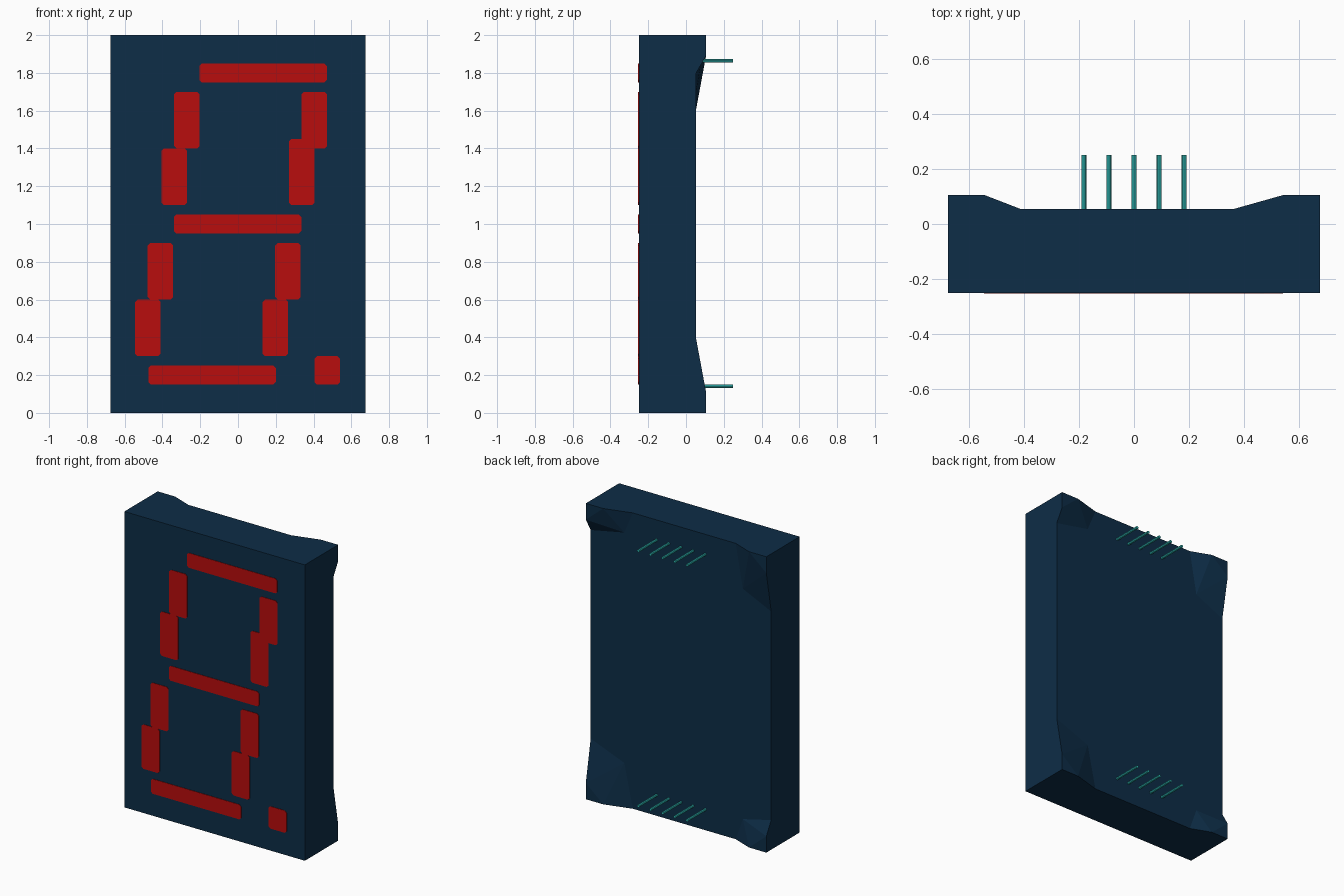
import bpy
import bmesh
from math import radians
from mathutils import Matrix, Vector

cube = bpy.data.objects.get("Cube")
if cube:
    bpy.data.objects.remove(cube, do_unlink=True)


def material(name, color):
    m = bpy.data.materials.new(name)
    m.use_nodes = True
    m.diffuse_color = color
    m.node_tree.nodes["Principled BSDF"].inputs["Base Color"].default_value = color
    return m


NAVY = material("navy plastic", (0.004, 0.026, 0.063, 1))
RED = material("red light", (0.48, 0.004, 0.004, 1))
TEAL = material("teal metal", (0.03, 0.5, 0.48, 1))


def finish(name, bm, mat):
    bmesh.ops.recalc_face_normals(bm, faces=bm.faces)
    mesh = bpy.data.meshes.new(name)
    bm.to_mesh(mesh)
    bm.free()
    mesh.materials.append(mat)
    obj = bpy.data.objects.new(name, mesh)
    bpy.context.collection.objects.link(obj)
    return obj


# Housing: a slab whose four back corners rise into folded feet
W, H = 0.675, 2.0
FRONT, FLOOR, FOOT = -0.25, 0.054, 0.106


def build_housing():
    bm = bmesh.new()
    # side, end, foot reach along x, foot reach along z
    layout = [(-1, 0, 0.265, 0.2), (1, 0, 0.315, 0.39),
              (1, 1, 0.315, 0.2), (-1, 1, 0.265, 0.39)]
    corners = []
    for side, end, reach_x, reach_z in layout:
        def point(dx, dz, y):
            return bm.verts.new((side * (W - dx), y, H - dz if end else dz))
        c = dict(front=point(0, 0, FRONT), tip=point(0, 0, FOOT),
                 xa=point(0.13, 0, FOOT), xb=point(reach_x, 0, FLOOR),
                 za=point(0, 0.11, FOOT), zb=point(0, reach_z, FLOOR),
                 inner=point(reach_x * 0.8, reach_z * 0.75, FLOOR))
        for keys in (("tip", "xa", "za"), ("xa", "xb", "inner"),
                     ("xa", "inner", "za"), ("za", "inner", "zb")):
            bm.faces.new([c[k] for k in keys])
        corners.append(c)
    # Walls follow the foot outline between neighbouring corners
    floor = []
    for i, c in enumerate(corners):
        n = corners[(i + 1) % 4]
        a, b = ("xa", "xb") if i % 2 == 0 else ("za", "zb")
        bm.faces.new([c["front"], c["tip"], c[a], c[b],
                      n[b], n[a], n["tip"], n["front"]])
        floor += [c["inner"], c[b], n[b]]
    bm.faces.new([c["front"] for c in corners])
    bm.faces.new(floor)
    return finish("housing", bm, NAVY)


build_housing()


# Lit segments: thin plates with clipped corners
def plate(name, x0, x1, z0, z1, clip=0.013):
    bm = bmesh.new()
    outline = [(x0 + clip, z0), (x1 - clip, z0), (x1, z0 + clip), (x1, z1 - clip),
               (x1 - clip, z1), (x0 + clip, z1), (x0, z1 - clip), (x0, z0 + clip)]
    face = bm.faces.new([bm.verts.new((x, FRONT + 0.001, z)) for x, z in outline])
    out = bmesh.ops.extrude_face_region(bm, geom=[face])["geom"]
    bmesh.ops.translate(bm, vec=Vector((0, -0.004, 0)),
                        verts=[v for v in out if isinstance(v, bmesh.types.BMVert)])
    return finish(name, bm, RED)


# Horizontal bars lean to the right as they climb
for name, x, z in (("bottom_bar", -0.475, 0.15), ("middle_bar", -0.34, 0.95),
                   ("top_bar", -0.205, 1.75)):
    plate(name, x, x + 0.675, z, z + 0.1)

# Each upright is a pair of stepped blocks
for side, shift in (("right", 0), ("left", 0.675)):
    for level, x, z in (("lower", -0.545, 0.3), ("upper", -0.405, 1.1)):
        x += shift
        overlap = 0.05 if (side, level) == ("left", "upper") else 0
        plate(f"{level}_{side}_block_low", x, x + 0.135, z, z + 0.3 + overlap)
        plate(f"{level}_{side}_block_high", x + 0.067, x + 0.202, z + 0.3, z + 0.6)

plate("decimal_point", 0.405, 0.54, 0.15, 0.3)

# Two rows of connector pins on the back
for row, z in (("bottom", 0.14), ("top", 1.865)):
    for i in range(5):
        bm = bmesh.new()
        start, end = FLOOR - 0.01, 0.25
        place = Matrix.Translation((0.091 * (i - 2), (start + end) / 2, z))
        bmesh.ops.create_cone(bm, cap_ends=True, segments=8, radius1=0.009,
                              radius2=0.009, depth=end - start,
                              matrix=place @ Matrix.Rotation(radians(90), 4, "X"))
        finish(f"{row}_pin_{i + 1}", bm, TEAL)
